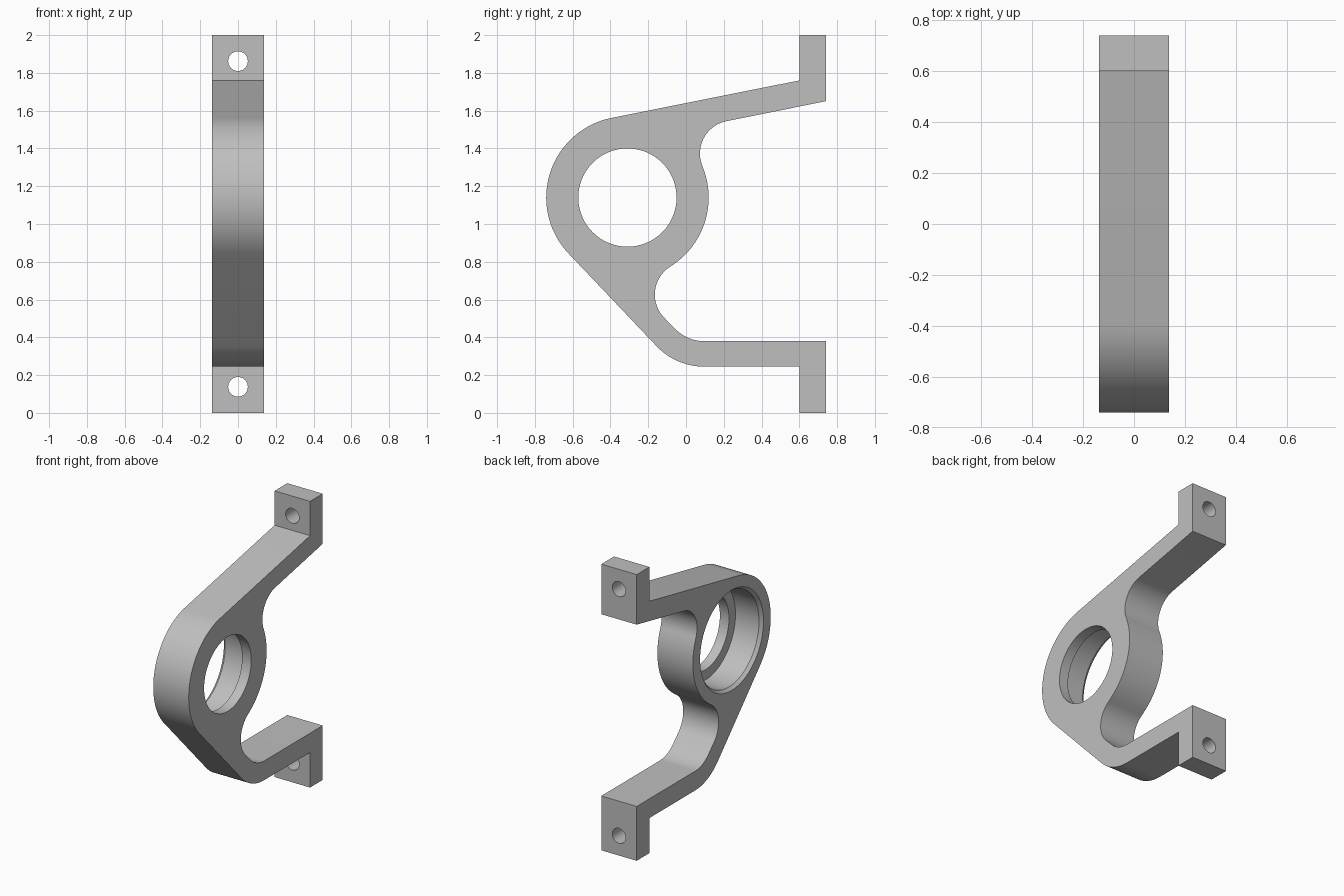
import bpy, bmesh
from math import cos, sin, radians, pi

cube = bpy.data.objects.get("Cube")
if cube:
    bpy.data.objects.remove(cube)

HALF = 0.137            # half the plate thickness
HUB = (-0.31, 1.14)     # bearing centre (y, z)
HUB_R = 0.43

metal = bpy.data.materials.new("light_grey_metal")
metal.use_nodes = True
grey = (0.52, 0.52, 0.52, 1)
metal.diffuse_color = grey
metal.node_tree.nodes["Principled BSDF"].inputs["Base Color"].default_value = grey


def arc(centre, r, start, end):
    """Points on an arc, angles in degrees in the y-z plane."""
    n = max(4, int(abs(end - start) / 3))
    angles = [radians(start + (end - start) * i / n) for i in range(n + 1)]
    return [(centre[0] + r * cos(a), centre[1] + r * sin(a)) for a in angles]


def make_object(name, bm):
    bmesh.ops.recalc_face_normals(bm, faces=bm.faces)
    mesh = bpy.data.meshes.new(name)
    bm.to_mesh(mesh)
    bm.free()
    mesh.materials.append(metal)
    obj = bpy.data.objects.new(name, mesh)
    bpy.context.collection.objects.link(obj)
    return obj


def lathe(name, profile, place, sides):
    """Solid of revolution from (distance along axis, radius) pairs."""
    bm = bmesh.new()
    rings = []
    for along, r in profile:
        rings.append([bm.verts.new(place(along, r * cos(2 * pi * i / sides),
                                         r * sin(2 * pi * i / sides)))
                      for i in range(sides)])
    for a, b in zip(rings, rings[1:]):
        for i in range(sides):
            j = (i + 1) % sides
            bm.faces.new((a[i], a[j], b[j], b[i]))
    bm.faces.new(rings[0])
    bm.faces.new(rings[-1])
    return make_object(name, bm)


# Bracket outline: tabs, arms, hub and fillets in one closed loop
outline = [(0.60, 2.0), (0.60, 1.76)]
outline += arc(HUB, HUB_R, 101.3, 223.5)                   # front of hub
outline += arc((0.095, 0.59), 0.345, 223.5, 270)           # outer lower bend
outline += [(0.60, 0.245), (0.60, 0), (0.74, 0), (0.74, 0.38)]
outline += arc((0.095, 0.59), 0.21, 270, 223.5)            # inner lower bend
outline += arc((0.01, 0.626), 0.175, 223.5, 121.9)         # lower fillet
outline += arc(HUB, HUB_R, -58.1, 22.6)[1:-1]              # back of hub
outline += arc((0.249, 1.373), 0.175, 202.6, 101.3)        # upper fillet
outline += [(0.74, 1.65), (0.74, 2.0)]

bm = bmesh.new()
face = bm.faces.new([bm.verts.new((-HALF, y, z)) for y, z in outline])
extruded = bmesh.ops.extrude_face_region(bm, geom=[face])
moved = [v for v in extruded["geom"] if isinstance(v, bmesh.types.BMVert)]
bmesh.ops.translate(bm, verts=moved, vec=(2 * HALF, 0, 0))
bracket = make_object("bracket", bm)

# Stepped bearing bore with an entry chamfer and a retaining lip
bore = [(-0.2, 0.35), (-HALF, 0.35), (-0.115, 0.332),
        (0.067, 0.332), (0.067, 0.26), (0.2, 0.26)]
cutters = [lathe("bore_cutter", bore,
                 lambda t, u, v: (t, HUB[0] + u, HUB[1] + v), 96)]

# Screw holes through both tabs
for z in (0.138, 1.862):
    cutters.append(lathe("screw_hole_cutter", [(0.5, 0.052), (0.85, 0.052)],
                         lambda t, u, v, z=z: (u, t, z + v), 40))

bpy.ops.object.select_all(action="DESELECT")
bpy.context.view_layer.objects.active = bracket
bracket.select_set(True)
for cutter in cutters:
    cutter.hide_render = True
    mod = bracket.modifiers.new("cut", "BOOLEAN")
    mod.operation = "DIFFERENCE"
    mod.solver = "EXACT"
    mod.object = cutter
    bpy.ops.object.modifier_apply(modifier=mod.name)
    bpy.data.objects.remove(cutter)

bpy.ops.object.shade_smooth_by_angle(angle=radians(25))
